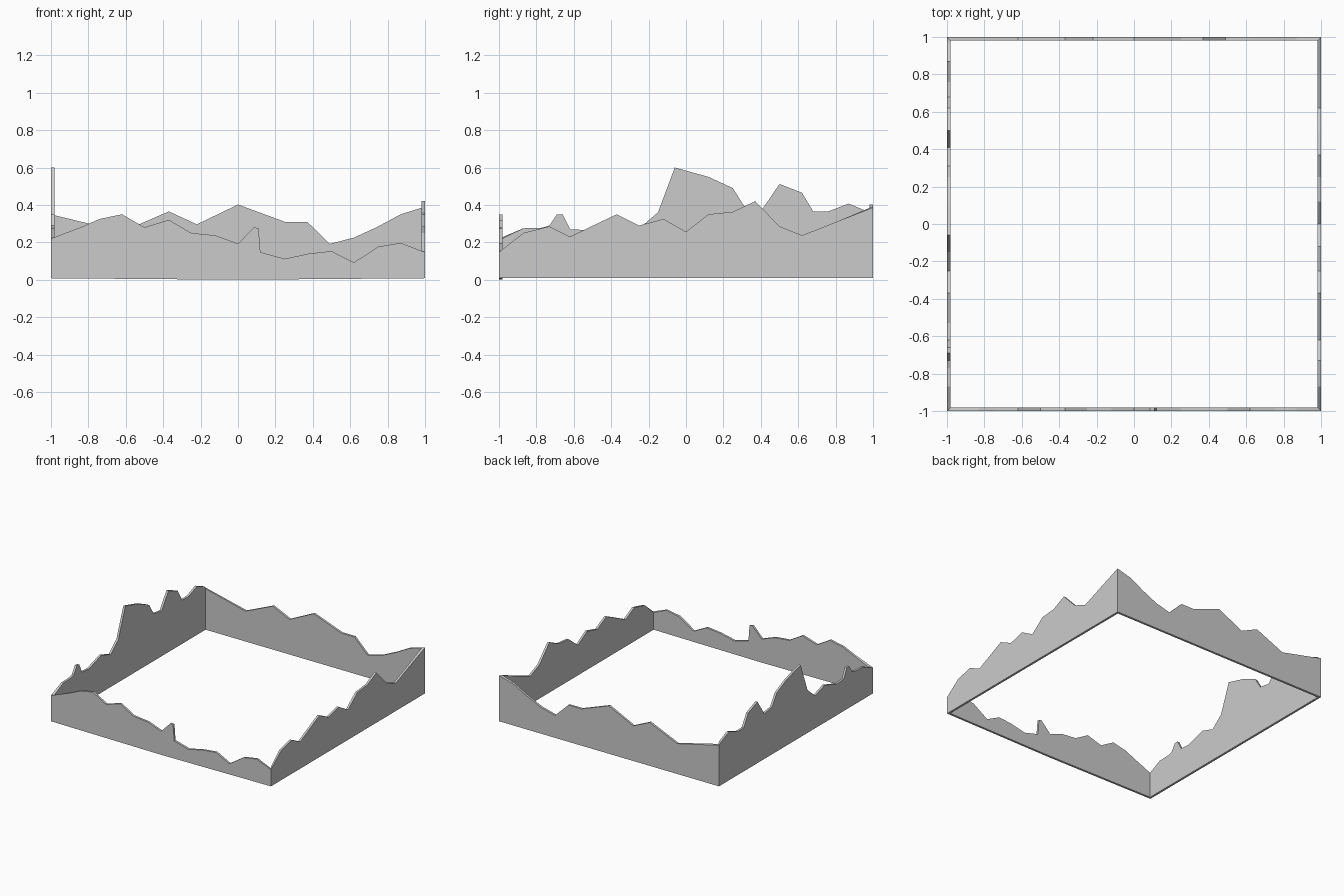
import bpy, bmesh

if "Cube" in bpy.data.objects:
    bpy.data.objects.remove(bpy.data.objects["Cube"])

T = 0.018      # wall thickness
BASE = 0.008   # underside height

# Ridge profiles: (position along wall, height), low-poly terrain skyline
front = [(-1, .22), (-.83, .285), (-.74, .325), (-.62, .35), (-.5, .28), (-.37, .32),
         (-.25, .25), (-.12, .237), (0, .193), (.085, .28), (.11, .275), (.12, .147),
         (.25, .112), (.38, .14), (.5, .153), (.62, .092), (.75, .177), (.87, .197), (1, .147)]
right = [(-1, .147), (-.87, .25), (-.73, .285), (-.62, .23), (-.5, .288), (-.37, .35),
         (-.25, .29), (-.12, .325), (0, .256), (.12, .35), (.25, .363), (.37, .42),
         (.5, .285), (.62, .237), (.81, .312), (1, .385)]
back = [(-1, .345), (-.62, .257), (-.37, .365), (-.22, .296), (0, .402), (.25, .31),
        (.37, .31), (.49, .192), (.62, .225), (.75, .285), (.87, .35), (1, .385)]
left = [(-1, .22), (-.87, .275), (-.77, .278), (-.73, .29), (-.69, .35), (-.66, .35),
        (-.62, .27), (-.53, .265), (-.37, .315), (-.25, .275), (-.15, .36), (-.06, .6),
        (.12, .55), (.25, .49), (.31, .395), (.41, .38), (.5, .512), (.62, .465),
        (.68, .365), (.76, .365), (.87, .407), (.97, .365), (1, .345)]


def add_wall(bm, profile, place, dip=0.0):
    """Mitred wall strip; place(along, across) gives x, y."""
    rows = []
    for s, h in profile:
        si = max(-1 + T, min(1 - T, s))
        low = BASE - dip * (1 - abs(s))
        o, i = place(s, 1), place(si, 1 - T)
        rows.append([bm.verts.new((*p, z)) for p, z in
                     ((o, low), (o, h), (i, h), (i, low))])
    for a, b in zip(rows, rows[1:]):
        for k in range(4):
            n = (k + 1) % 4
            bm.faces.new((a[k], a[n], b[n], b[k]))


bm = bmesh.new()
# Four sides of the square border
add_wall(bm, front, lambda s, d: (s, -d), dip=BASE)
add_wall(bm, right, lambda s, d: (d, s))
add_wall(bm, back, lambda s, d: (s, d))
add_wall(bm, left, lambda s, d: (-d, s))
# Weld the mitred corners into one closed ring
bmesh.ops.remove_doubles(bm, verts=bm.verts, dist=0.0005)
bmesh.ops.recalc_face_normals(bm, faces=bm.faces)

mesh = bpy.data.meshes.new("terrain_border")
bm.to_mesh(mesh)
bm.free()
border = bpy.data.objects.new("terrain_border", mesh)
bpy.context.collection.objects.link(border)
